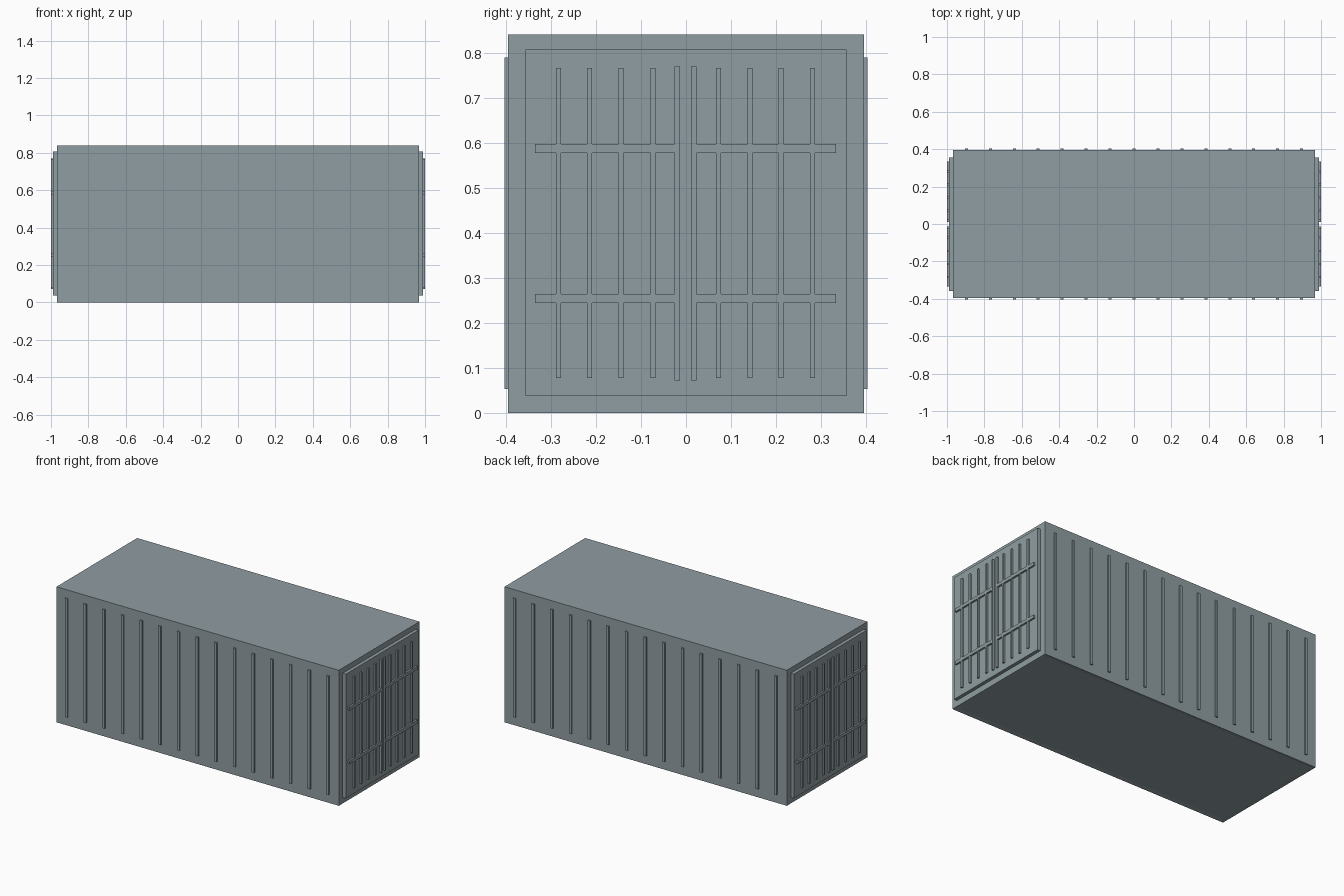
import bpy, bmesh

if "Cube" in bpy.data.objects:
    bpy.data.objects.remove(bpy.data.objects["Cube"])

HX, HY, TOP = 0.968, 0.395, 0.84   # shell half length, half width, height

# Blue-grey paint shared by all parts
paint = bpy.data.materials.new("blue_grey_paint")
paint.diffuse_color = (0.28, 0.34, 0.36, 1)
paint.use_nodes = True
paint.node_tree.nodes["Principled BSDF"].inputs["Base Color"].default_value = paint.diffuse_color


def add_box(bm, x0, x1, y0, y1, z0, z1):
    vs = [bm.verts.new((x, y, z)) for z in (z0, z1)
          for x, y in ((x0, y0), (x1, y0), (x1, y1), (x0, y1))]
    bm.faces.new(vs[3::-1])
    bm.faces.new(vs[4:])
    for i in range(4):
        j = (i + 1) % 4
        bm.faces.new((vs[i], vs[j], vs[4 + j], vs[4 + i]))


def make_part(name, boxes, mirror=None):
    bm = bmesh.new()
    for b in boxes:
        add_box(bm, *b)
    bmesh.ops.recalc_face_normals(bm, faces=bm.faces)
    mesh = bpy.data.meshes.new(name)
    bm.to_mesh(mesh)
    bm.free()
    mesh.materials.append(paint)
    obj = bpy.data.objects.new(name, mesh)
    bpy.context.collection.objects.link(obj)
    if mirror is not None:
        mod = obj.modifiers.new("mirror", 'MIRROR')
        mod.use_axis = [i == mirror for i in range(3)]
        mod.use_mirror_merge = False
    return obj


# Main shell, with a very shallow recess in the underside
shell = make_part("container_shell", [(-HX, HX, -HY, HY, 0, TOP)])
bm = bmesh.new()
bm.from_mesh(shell.data)
floor = min(bm.faces, key=lambda f: f.calc_center_median().z)
bmesh.ops.inset_region(bm, faces=[floor], thickness=0.035)
bmesh.ops.translate(bm, verts=floor.verts, vec=(0, 0, 0.004))
bm.to_mesh(shell.data)
bm.free()

# Vertical ribs along both long walls
make_part("side_ribs",
          [(i * 0.128 - 0.008, i * 0.128 + 0.008, -0.403, -HY + 0.005, 0.053, 0.789)
           for i in range(-7, 8)], mirror=1)

# Raised panels on both ends
make_part("end_panel", [(HX - 0.005, 0.989, -0.357, 0.356, 0.037, 0.807)], mirror=0)

# Upright door ribs
rib_y = (-0.283, -0.214, -0.144, -0.073, 0.072, 0.142, 0.211, 0.281)
make_part("door_ribs",
          [(0.985, 0.9995, y - 0.0055, y + 0.0055, 0.077, 0.766) for y in rib_y],
          mirror=0)

# Taller locking bars either side of the door gap
make_part("locking_bars",
          [(0.985, 1.0, y - 0.006, y + 0.006, 0.072, 0.769) for y in (-0.019, 0.017)],
          mirror=0)

# Horizontal door rails
make_part("door_rails",
          [(0.985, 1.0, y0, y1, z - 0.01, z + 0.01)
           for y0, y1 in ((-0.335, -0.024), (0.022, 0.333)) for z in (0.254, 0.587)],
          mirror=0)
